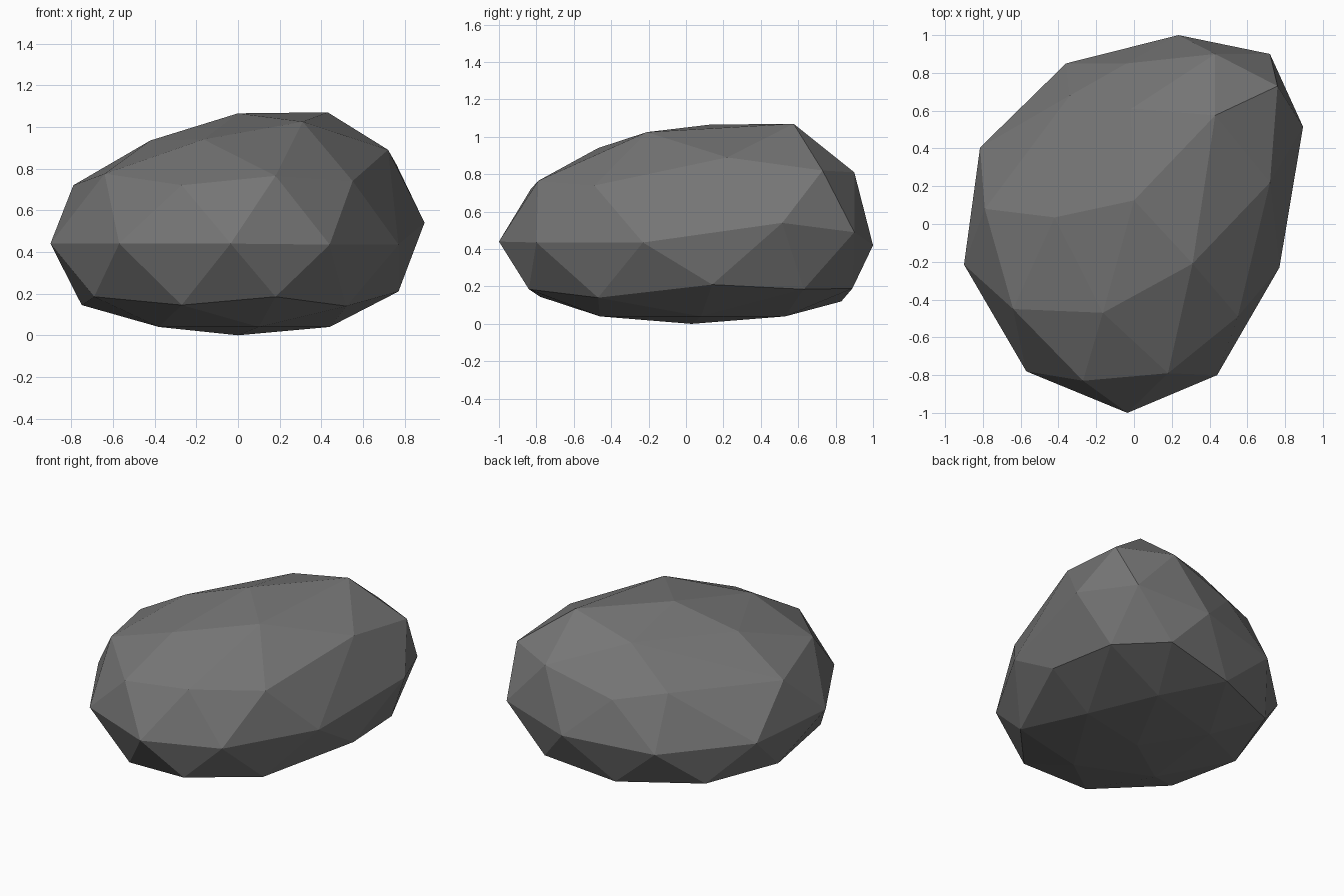
import bpy
import bmesh

# Remove the default object
default_cube = bpy.data.objects.get("Cube")
if default_cube:
    bpy.data.objects.remove(default_cube, do_unlink=True)


def make_material(name, colour):
    material = bpy.data.materials.new(name)
    material.use_nodes = True
    rgba = (*colour, 1)
    material.diffuse_color = rgba
    shader = material.node_tree.nodes["Principled BSDF"]
    shader.inputs["Base Color"].default_value = rgba
    shader.inputs["Roughness"].default_value = 1
    return material


def faceted_stone(name, rings, material, unit):
    """Wrap a faceted skin around a stack of corner rings."""
    bm = bmesh.new()
    for ring in rings:
        for corner in ring:
            bm.verts.new([value * unit for value in corner])
    hull = bmesh.ops.convex_hull(bm, input=bm.verts)
    # Drop any corner that ended up inside the skin
    unused = [v for v in hull["geom_interior"] if isinstance(v, bmesh.types.BMVert)]
    bmesh.ops.delete(bm, geom=unused, context="VERTS")
    bmesh.ops.recalc_face_normals(bm, faces=bm.faces)
    for face in bm.faces:
        face.smooth = False
    mesh = bpy.data.meshes.new(name)
    bm.to_mesh(mesh)
    bm.free()
    mesh.materials.append(material)
    stone = bpy.data.objects.new(name, mesh)
    bpy.context.scene.collection.objects.link(stone)
    return stone


# Top of the stone: peak and the sloping corners around it
crown = [(0, 12.5, 106.5), (43, 57.5, 107), (31, -21, 102.5),
         (-16.5, -47, 94), (-42, 3.5, 93.5), (-1.5, 61, 97)]

# Upper slope, around from the left side through the front
shoulder = [(72, 22, 89), (55, -49, 74), (18, -79, 76.5), (-27, -83, 72),
            (-64, -45, 77.5), (-79, 8, 72), (-34, 68, 74), (-4, 85, 68),
            (43, 90, 81), (76, 73, 82)]

# Widest outline
girdle = [(89.5, 51.5, 54), (77, -23, 43.5), (44, -80, 43.5),
          (-3.5, -100, 44), (-57, -78, 44), (-90, -21.5, 44),
          (-81.5, 40.5, 42), (-36, 85, 39), (23.5, 100, 42), (72, 90, 49)]

# Undercut edge above the ground
undercut = [(71.5, 63, 18.5), (77, 14, 21), (52, -47, 14), (18, -84, 18.5),
            (-27, -78, 14.5), (-69, -46, 18.5), (-75, 8, 14.5),
            (-56, 59, 15), (-5, 83, 12), (44, 89, 19)]

# Shallow base resting on a single low point
base_outline = [(10, -46), (44, 8), (25, 53), (-30, 37), (-38, -25)]
base = [(x, y, 4) for x, y in base_outline] + [(0, 3, 0)]

grey_stone = make_material("grey stone", (0.18, 0.18, 0.18))
faceted_stone("boulder", [crown, shoulder, girdle, undercut, base], grey_stone, unit=0.01)
